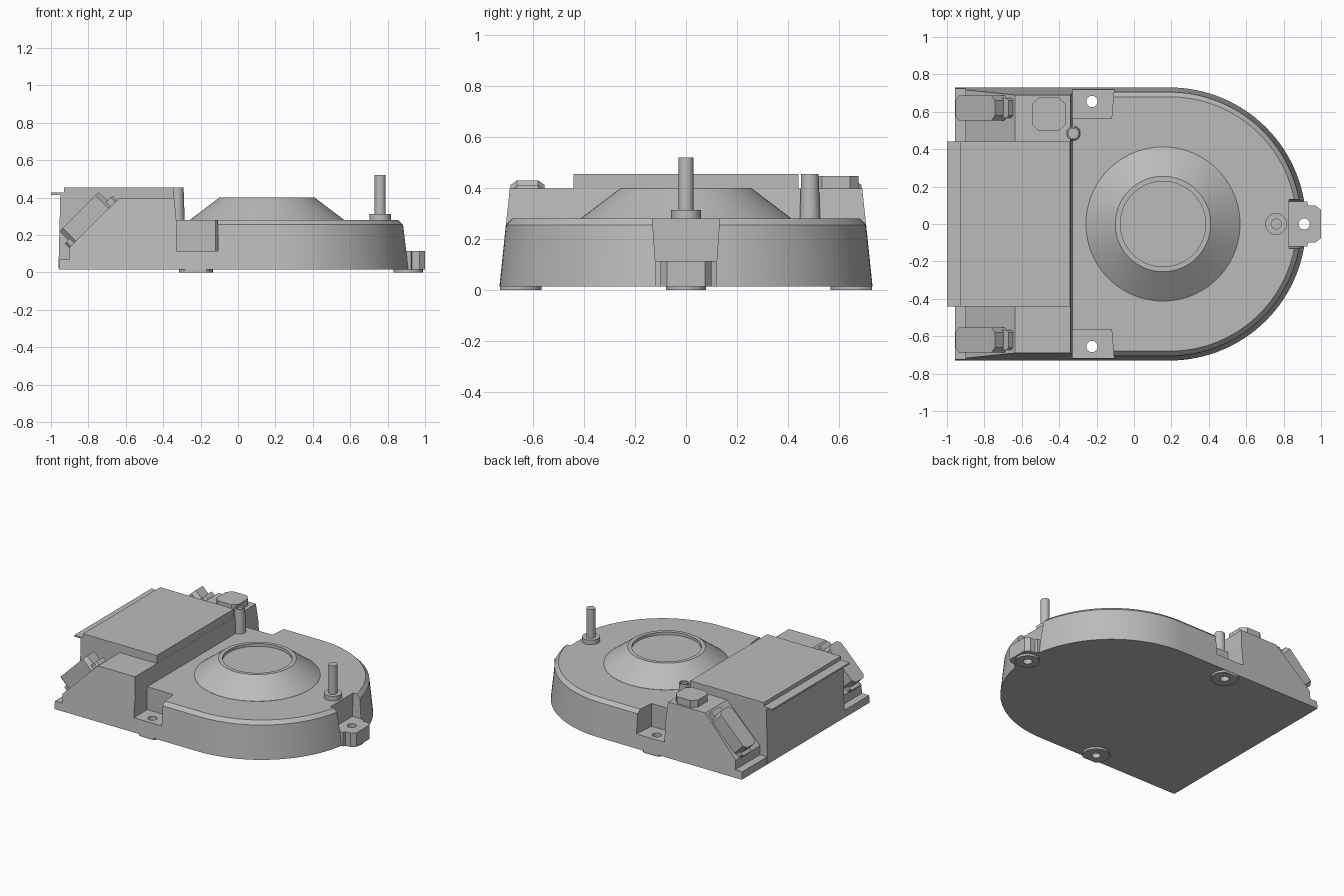
import bpy, bmesh
from math import sin, cos, pi, sqrt

cube = bpy.data.objects.get("Cube")
if cube:
    bpy.data.objects.remove(cube, do_unlink=True)

grey = bpy.data.materials.new("plain grey")
grey.use_nodes = True
colour = (0.5, 0.5, 0.5, 1)
grey.diffuse_color = colour
grey.node_tree.nodes["Principled BSDF"].inputs["Base Color"].default_value = colour


def loft(name, rings):
    """Skin a stack of equal-length rings and cap both ends."""
    bm = bmesh.new()
    rows = [[bm.verts.new(p) for p in ring] for ring in rings]
    n = len(rows[0])
    for a, b in zip(rows, rows[1:]):
        for i in range(n):
            j = (i + 1) % n
            bm.faces.new((a[i], a[j], b[j], b[i]))
    bm.faces.new(rows[0][::-1])
    bm.faces.new(rows[-1])
    bmesh.ops.recalc_face_normals(bm, faces=bm.faces)
    mesh = bpy.data.meshes.new(name)
    bm.to_mesh(mesh)
    bm.free()
    mesh.materials.append(grey)
    obj = bpy.data.objects.new(name, mesh)
    bpy.context.collection.objects.link(obj)
    return obj


def prism(name, pts, z0, z1):
    return loft(name, [[(x, y, z) for x, y in pts] for z in (z0, z1)])


def lathe(name, profile, cx, cy, n=48):
    return loft(name, [[(cx + r * cos(2 * pi * i / n), cy + r * sin(2 * pi * i / n), z)
                        for i in range(n)] for r, z in profile])


def chamfered(x0, x1, y0, y1, c):
    return [(x0 + c, y0), (x1 - c, y0), (x1, y0 + c), (x1, y1 - c),
            (x1 - c, y1), (x0 + c, y1), (x0, y1 - c), (x0, y0 + c)]


def activate(obj):
    bpy.ops.object.select_all(action='DESELECT')
    obj.select_set(True)
    bpy.context.view_layer.objects.active = obj


def cut(obj, cutters):
    activate(obj)
    for c in cutters:
        mod = obj.modifiers.new("cut", 'BOOLEAN')
        mod.operation = 'DIFFERENCE'
        mod.solver = 'EXACT'
        mod.object = c
        bpy.ops.object.modifier_apply(modifier=mod.name)


def smooth(obj):
    activate(obj)
    bpy.ops.object.shade_smooth_by_angle(angle=pi / 8)


# Rounded main body with draft and a bevelled rim
def body_ring(inset, z, n=64):
    r = 0.73 - inset
    arc = [(0.19 + r * cos(a), r * sin(a), z)
           for a in (pi * (i / n - 0.5) for i in range(n + 1))]
    return [(-0.34, -r, z)] + arc + [(-0.34, r, z)]


body = loft("main_body", [body_ring(0, 0.015), body_ring(0.025, 0.255), body_ring(0.05, 0.28)])

# Notches and screw holes
cutters, screw_holes = [], []
for s in (-1, 1):
    side = [(-0.4, s * 0.565), (-0.12, s * 0.565), (-0.1, s * 0.8), (-0.4, s * 0.8)]
    cutters.append(prism("side_notch_cutter", side, 0.115, 0.5))
    screw_holes.append(lathe("side_hole_cutter", [(0.03, -0.1), (0.03, 0.6)], -0.225, s * 0.655, 24))
cutters.append(loft("end_notch_cutter", [
    [(0.83, -w, z), (1.1, -w, z), (1.1, w, z), (0.83, w, z)]
    for w, z in ((0.12, -0.1), (0.12, 0.115), (0.133, 0.3))]))
end_hole = lathe("end_hole_cutter", [(0.03, -0.1), (0.03, 0.6)], 0.91, 0, 24)
cut(body, cutters + screw_holes)
smooth(body)

# Mounting lug at the rounded end
lug = prism("end_lug", [(0.83, -0.12), (0.925, -0.12), (0.93, -0.1), (0.97, -0.1), (1, -0.075),
                        (1, 0.075), (0.97, 0.1), (0.93, 0.1), (0.925, 0.12), (0.83, 0.12)],
            0.015, 0.115)
cut(lug, [end_hole])

# Bosses under the screw holes, kept inside the body edge
bosses = [(-0.225, -0.655, 0.09, screw_holes[0]), (-0.225, 0.655, 0.09, screw_holes[1]),
          (0.91, 0, 0.078, end_hole)]
for x, y, r, hole in bosses:
    boss = lathe("screw_boss", [(r, 0), (r, 0.016)], x, y)
    for v in boss.data.vertices:
        v.co.y = max(-0.728, min(0.728, v.co.y))
    cut(boss, [hole])
    smooth(boss)
for helper in cutters + screw_holes + [end_hole]:
    bpy.data.objects.remove(helper, do_unlink=True)

# Sloped shoulder block with drafted sides
shoulder = [(-0.957, 0.015), (-0.957, 0.07), (-0.9, 0.07), (-0.9, 0.135),
            (-0.637, 0.397), (-0.34, 0.397), (-0.33, 0.28), (-0.33, 0.015)]
loft("shoulder_block", [[(x, s * (0.73 - 0.105 * (z - 0.015)), z) for x, z in shoulder]
                        for s in (-1, 1)])

# Raised central housing with a thin rear lip
housing = [(-0.96, 0.02), (-0.95, 0.415), (-1, 0.415), (-1, 0.427), (-0.93, 0.427),
           (-0.93, 0.455), (-0.341, 0.455), (-0.341, 0.02)]
loft("central_housing", [[(x, s * 0.44, z) for x, z in housing] for s in (-1, 1)])

# Conical dome with a shallow recess
smooth(lathe("cone_dome", [(0.412, 0.278), (0.412, 0.281), (0.255, 0.4), (0.228, 0.4),
                           (0.228, 0.38)], 0.155, 0, 96))

# Upright pin with a collar, and the short hollow post
smooth(lathe("collar_pin", [(0.058, 0.278), (0.058, 0.313), (0.029, 0.313), (0.029, 0.52)], 0.76, 0))
smooth(lathe("short_post", [(0.04, 0.278), (0.034, 0.455), (0.026, 0.455), (0.026, 0.44)], -0.325, 0.485))

# Chamfered pad on the left shoulder
prism("shoulder_pad", chamfered(-0.545, -0.367, 0.498, 0.676, 0.035), 0.39, 0.447)


# Clips lying on the slopes
def on_slope(name, pts, w0, w1):
    k = sqrt(0.5)
    return loft(name, [[(k * (u - w), y, k * (u + w)) for u, y in pts] for w in (w0, w1)])


for s in (-1, 1):
    mid = s * 0.62
    on_slope("clip_base", chamfered(-0.545, -0.185, mid - 0.053, mid + 0.053, 0.012), 0.72, 0.764)
    on_slope("clip_bar", chamfered(-0.52, -0.222, mid - 0.066, mid + 0.066, 0.025), 0.72, 0.83)
